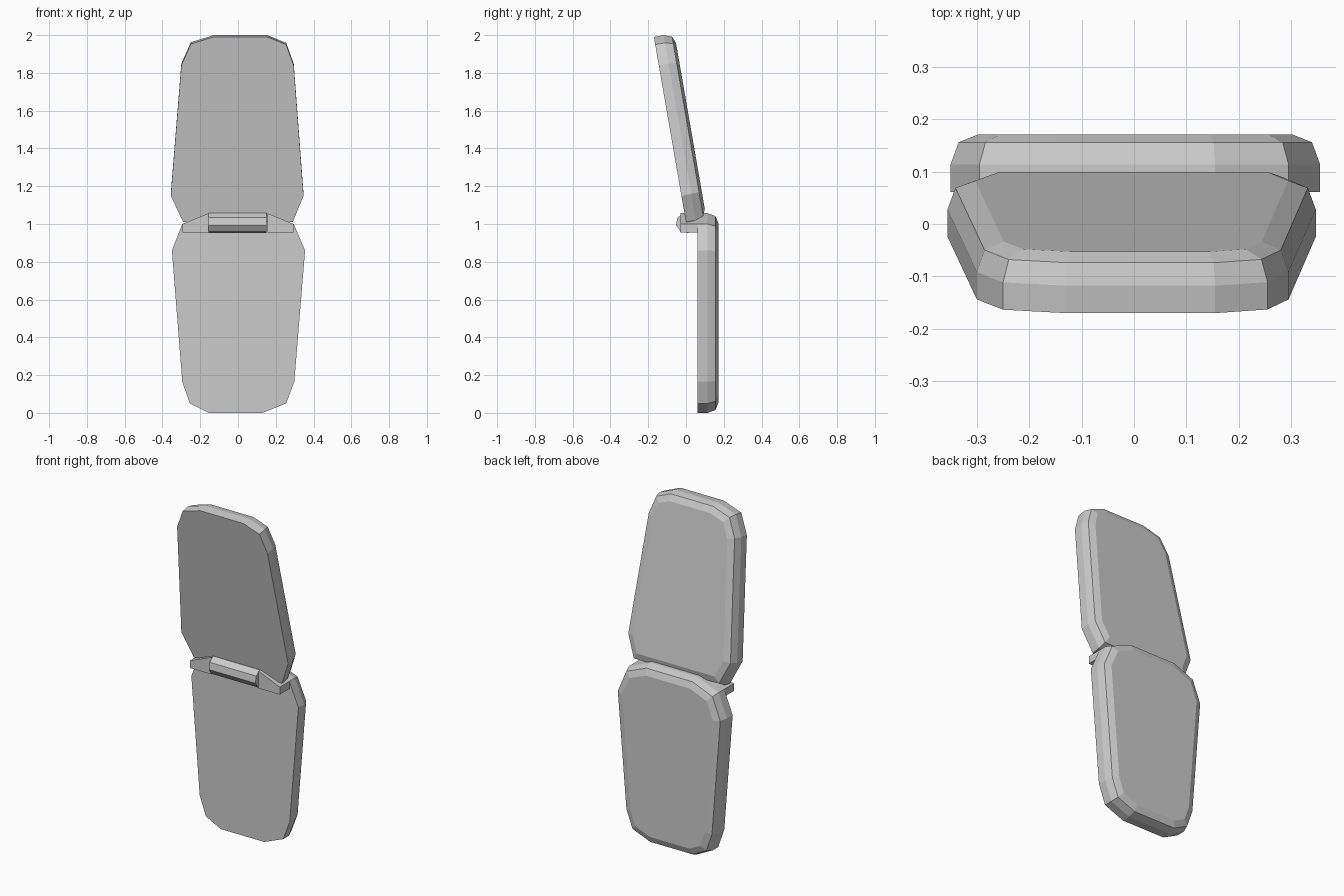
import bpy, bmesh, math
from mathutils import Vector, Matrix

if "Cube" in bpy.data.objects:
    bpy.data.objects.remove(bpy.data.objects["Cube"])

TILT = math.atan2(0.17, 0.98)


def inset(pts, d):
    """Offset a counter-clockwise outline inwards with mitred corners."""
    out = []
    for i, p in enumerate(pts):
        p = Vector(p)
        a = (p - Vector(pts[i - 1])).normalized()
        b = (Vector(pts[(i + 1) % len(pts)]) - p).normalized()
        na, nb = Vector((-a.y, a.x)), Vector((-b.y, b.x))
        out.append(p + (na + nb) * (d / (1 + na.dot(nb))))
    return out


def loft(name, rings, matrix=Matrix()):
    """Skin equal-length rings of 3D points and cap both ends."""
    bm = bmesh.new()
    loops = [[bm.verts.new(matrix @ Vector(p)) for p in r] for r in rings]
    n = len(loops[0])
    for r0, r1 in zip(loops, loops[1:]):
        for i in range(n):
            j = (i + 1) % n
            bm.faces.new((r0[i], r0[j], r1[j], r1[i]))
    bm.faces.new(loops[0])
    bm.faces.new(loops[-1])
    bmesh.ops.recalc_face_normals(bm, faces=bm.faces)
    me = bpy.data.meshes.new(name)
    bm.to_mesh(me)
    bm.free()
    ob = bpy.data.objects.new(name, me)
    bpy.context.collection.objects.link(ob)
    return ob


def shell(name, outline, matrix):
    """Flat front at local y = 0, two-step bevel towards the back."""
    steps = [(0, 0), (0.053, 0), (0.095, 0.015), (0.11, 0.052)]
    loft(name, [[(p[0], y, p[1]) for p in inset(outline, d)] for y, d in steps], matrix)


# Lower half, upright
shell("lower_shell",
      [(-0.155, 0), (0.13, 0), (0.255, 0.05), (0.298, 0.165), (0.355, 0.86), (0.295, 1.0),
       (0.155, 1.057), (-0.155, 1.057), (-0.295, 1.0), (-0.35, 0.86), (-0.295, 0.165), (-0.255, 0.05)],
      Matrix.Translation((0, 0.061, 0)))

# Upper half, leaning forward
shell("upper_shell",
      [(-0.29, 0), (0.29, 0), (0.347, 0.142), (0.295, 0.842), (0.255, 0.954), (0.155, 0.995),
       (-0.13, 0.995), (-0.25, 0.957), (-0.3, 0.842), (-0.356, 0.142)],
      Matrix.Translation((0, 0, 1.01)) @ Matrix.Rotation(TILT, 4, 'X'))

# Eight-sided hinge barrel
angles = [math.radians(22.5 + 45 * k) + TILT for k in range(8)]
loft("hinge_barrel",
     [[(x, -0.054 * math.cos(a), 1.005 + 0.054 * math.sin(a)) for a in angles] for x in (-0.155, 0.152)])

# Wedge-shaped hinge arms on either side
for side, s in (("left", -1), ("right", 1)):
    prof = [(0.155, 0.955), (0.295, 0.955), (0.295, 1.0), (0.155, 1.057)]
    loft("hinge_arm_" + side, [[(s * x, y, z) for x, z in prof] for y in (-0.028, 0.061)])
